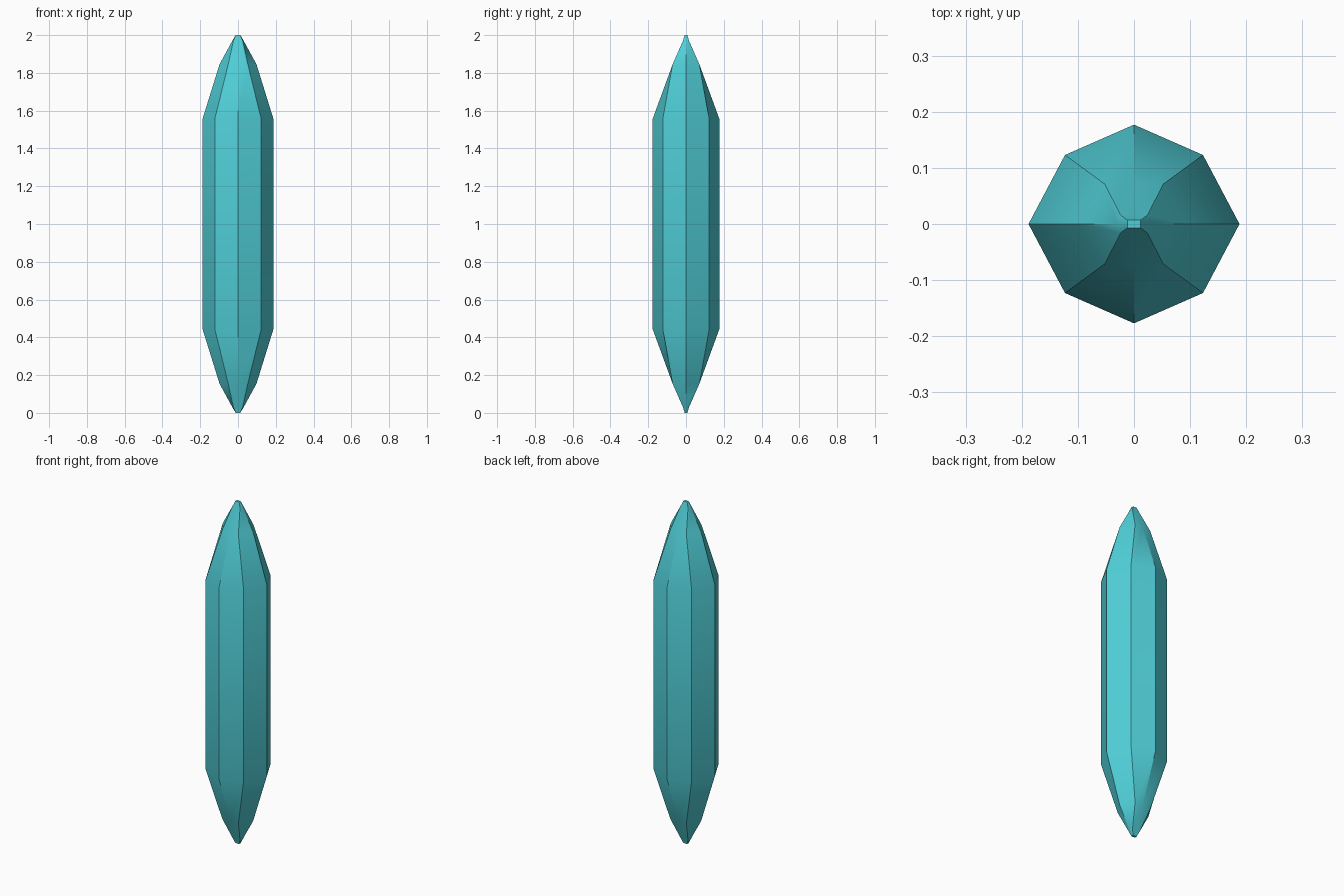
import bpy, bmesh, math

if "Cube" in bpy.data.objects:
    bpy.data.objects.remove(bpy.data.objects["Cube"])

# Half profile of the crystal, from waist to tip:
# (height above middle, side x, corner x, corner y, front y)
PROFILE = [
    (0.555, 0.188, 0.123, 0.123, 0.177),
    (0.845, 0.098, 0.052, 0.071, 0.071),
    (0.970, 0.030, 0.024, 0.016, 0.016),
    (1.000, 0.012, 0.012, 0.007, 0.007),
]


def ring(bm, z, sx, cx, cy, fy):
    pts = [(sx, 0), (cx, cy), (0, fy), (-cx, cy),
           (-sx, 0), (-cx, -cy), (0, -fy), (cx, -cy)]
    return [bm.verts.new((x, y, z)) for x, y in pts]


bm = bmesh.new()

# Eight-sided rings, mirrored below and above the middle
rings = [ring(bm, 1 - h, *r) for h, *r in reversed(PROFILE)]
rings += [ring(bm, 1 + h, *r) for h, *r in PROFILE]
for a, b in zip(rings, rings[1:]):
    for i in range(8):
        j = (i + 1) % 8
        bm.faces.new((a[i], a[j], b[j], b[i]))

# Tiny flat tips
bm.faces.new(rings[0][::-1])
bm.faces.new(rings[-1])
bmesh.ops.recalc_face_normals(bm, faces=bm.faces)

mesh = bpy.data.meshes.new("crystal_shard")
bm.to_mesh(mesh)
bm.free()
crystal = bpy.data.objects.new("crystal_shard", mesh)
bpy.context.collection.objects.link(crystal)

# Teal crystal material
teal = bpy.data.materials.new("teal_crystal")
teal.diffuse_color = (0.08, 0.62, 0.68, 1)
teal.use_nodes = True
teal.node_tree.nodes["Principled BSDF"].inputs["Base Color"].default_value = teal.diffuse_color
mesh.materials.append(teal)

# Soft across shallow folds, crisp on facet edges
bpy.context.view_layer.objects.active = crystal
crystal.select_set(True)
bpy.ops.object.shade_smooth_by_angle(angle=math.radians(30))
